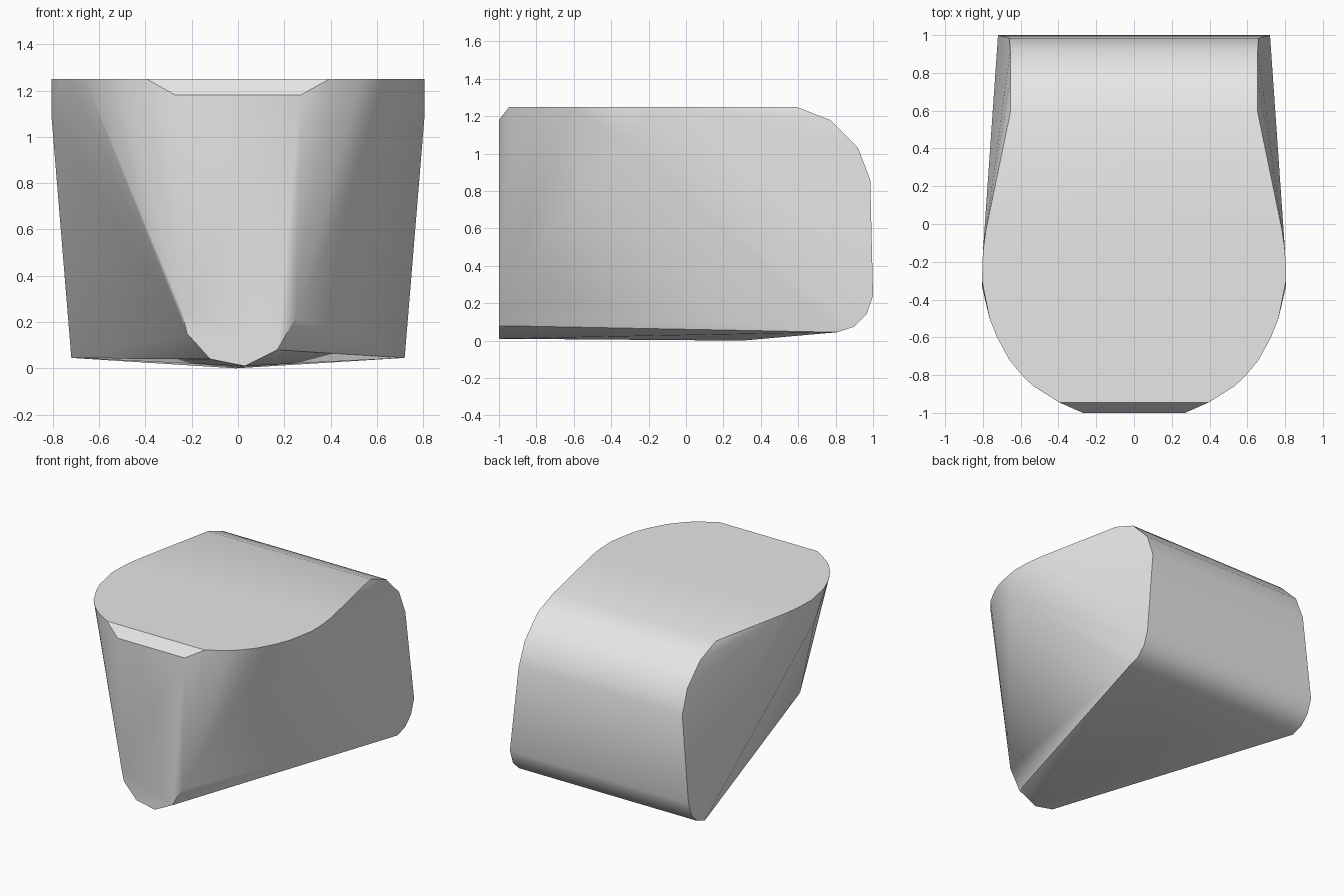
import bpy
import bmesh
import math

cube = bpy.data.objects.get("Cube")
if cube:
    bpy.data.objects.remove(cube, do_unlink=True)

TOP = 1.25

# Plain grey finish
grey = bpy.data.materials.new("light_grey")
grey.use_nodes = True
colour = (0.8, 0.8, 0.8, 1)
grey.diffuse_color = colour
grey.node_tree.nodes["Principled BSDF"].inputs["Base Color"].default_value = colour

# Half outline of the flat top (x, y), from the back corner to the front bevel
top_outline = [(0.655, 0.59), (0.785, -0.04), (0.80, -0.15), (0.805, -0.3),
               (0.765, -0.5), (0.725, -0.6), (0.66, -0.72), (0.585, -0.81),
               (0.53, -0.86), (0.395, -0.945)]

# Rounded back edge (x, y, z), from the top down to the bottom corner
back_profile = [(0.655, 0.77, 1.18), (0.655, 0.92, 1.03), (0.66, 0.985, 0.86),
                (0.72, 1.0, 0.24), (0.72, 0.965, 0.14), (0.72, 0.90, 0.075),
                (0.72, 0.81, 0.045)]

# Flat nose at the front (x, z)
nose = [(-0.27, 1.18), (0.27, 1.18), (0.25, 0.22), (0.17, 0.08),
        (0.03, 0.01), (-0.12, 0.04), (-0.22, 0.15), (-0.24, 0.24)]

points = [(x, -1.0, z) for x, z in nose]
for side in (-1, 1):
    points += [(side * x, y, TOP) for x, y in top_outline]
    points += [(side * x, y, z) for x, y, z in back_profile]
    # Widest point of the flank, under the rim
    points.append((side * 0.805, -0.33, 1.08))
# Low point of the underside
points.append((-0.01, 0.3, 0.0))

# Skin the outlines as one convex solid
bm = bmesh.new()
for p in points:
    bm.verts.new(p)
result = bmesh.ops.convex_hull(bm, input=bm.verts[:])
loose = [v for v in bm.verts if not v.link_faces]
bmesh.ops.delete(bm, geom=loose, context='VERTS')
bmesh.ops.dissolve_limit(bm, angle_limit=math.radians(0.5),
                         verts=bm.verts[:], edges=bm.edges[:])
bmesh.ops.recalc_face_normals(bm, faces=bm.faces[:])
mesh = bpy.data.meshes.new("block_body")
bm.to_mesh(mesh)
bm.free()
mesh.materials.append(grey)

body = bpy.data.objects.new("block_body", mesh)
bpy.context.collection.objects.link(body)
bpy.ops.object.select_all(action='DESELECT')
body.select_set(True)
bpy.context.view_layer.objects.active = body
bpy.ops.object.shade_smooth_by_angle(angle=math.radians(32))
